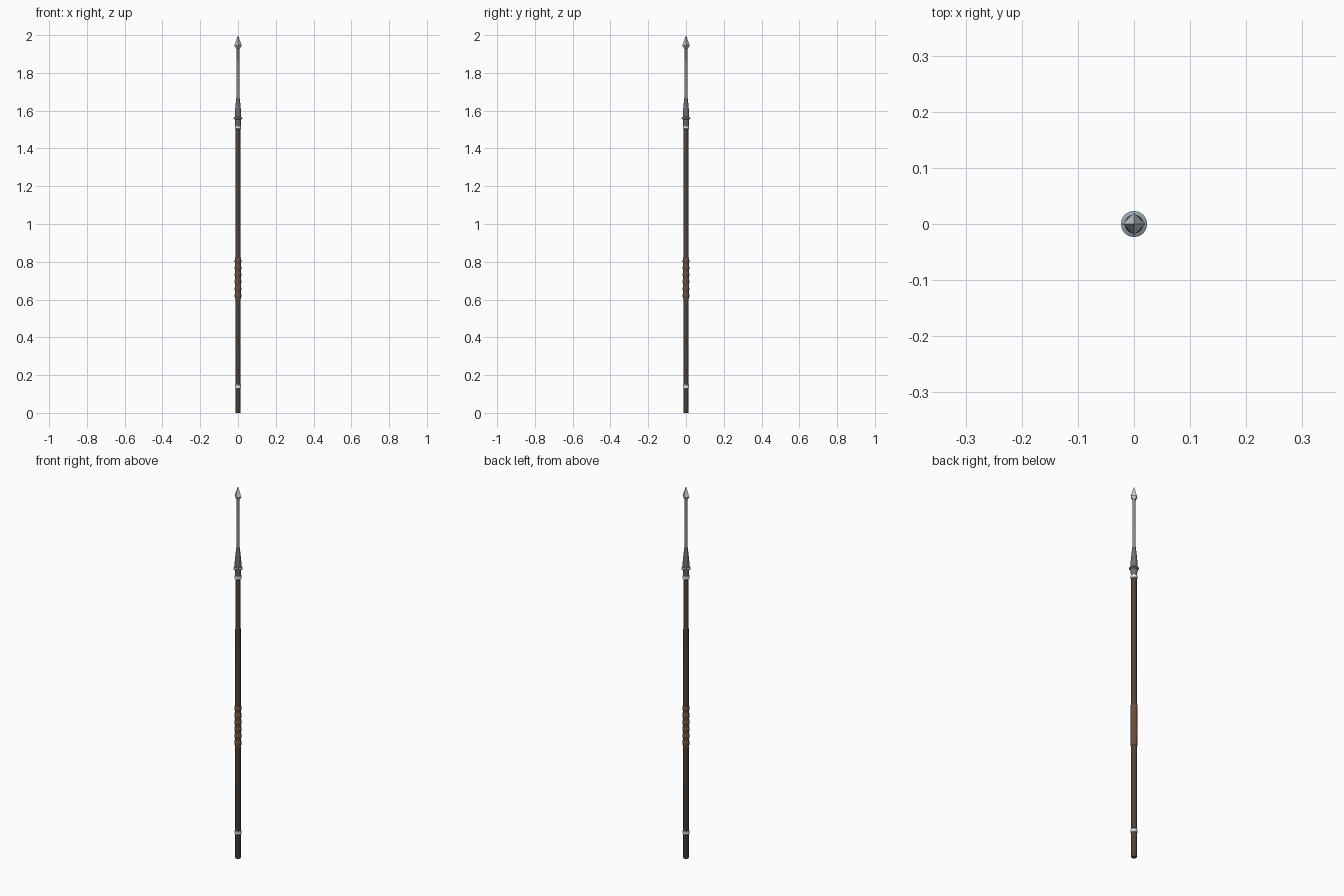
import bpy, bmesh, math

if "Cube" in bpy.data.objects:
    bpy.data.objects.remove(bpy.data.objects["Cube"])


def material(name, color):
    m = bpy.data.materials.new(name)
    m.diffuse_color = (*color, 1)
    m.use_nodes = True
    m.node_tree.nodes["Principled BSDF"].inputs["Base Color"].default_value = m.diffuse_color
    return m


WOOD = material("dark_wood", (0.085, 0.057, 0.040))
LEATHER = material("leather", (0.16, 0.075, 0.042))
IRON = material("iron", (0.15, 0.165, 0.18))
BLUED = material("blued_steel", (0.30, 0.39, 0.45))
SHANK = material("shank_steel", (0.27, 0.275, 0.285))
STEEL = material("bright_steel", (0.56, 0.59, 0.63))
SILVER = material("silver", (0.85, 0.87, 0.9))


def lathe(name, profile, sides, mat, smooth=True):
    """Closed solid of revolution from (radius, z) points, bottom to top."""
    bm = bmesh.new()
    rings = []
    for r, z in profile:
        if r == 0:
            rings.append([bm.verts.new((0, 0, z))])
        else:
            rings.append([bm.verts.new((r * math.cos(a), r * math.sin(a), z))
                          for a in (2 * math.pi * i / sides for i in range(sides))])
    for low, high in zip(rings, rings[1:]):
        for i in range(sides):
            j = (i + 1) % sides
            if len(high) == 1:
                bm.faces.new((low[i], low[j], high[0]))
            else:
                bm.faces.new((low[i], low[j], high[j], high[i]))
    bm.faces.new(rings[0][::-1])
    if len(rings[-1]) > 1:
        bm.faces.new(rings[-1])
    mesh = bpy.data.meshes.new(name)
    bm.to_mesh(mesh)
    bm.free()
    mesh.materials.append(mat)
    ob = bpy.data.objects.new(name, mesh)
    bpy.context.collection.objects.link(ob)
    if smooth:
        bpy.ops.object.select_all(action='DESELECT')
        ob.select_set(True)
        bpy.context.view_layer.objects.active = ob
        bpy.ops.object.shade_smooth_by_angle(angle=math.radians(35))
    return ob


# Wooden shaft with a slightly rounded butt
lathe("shaft", [(0.012, 0), (0.0145, 0.006), (0.0145, 0.8), (0.013, 1.53)], 16, WOOD)

# Leather grip: sleeve with evenly spaced raised wraps
lathe("grip_sleeve", [(0.0155, 0.602), (0.0155, 0.822)], 16, LEATHER)
for k in range(6):
    z = 0.62 + k * 0.037
    wrap = [(0.015 + 0.0025 * math.sin(math.pi * t / 6), z - 0.013 * math.cos(math.pi * t / 6))
            for t in range(7)]
    lathe(f"grip_wrap_{k + 1}", wrap, 16, LEATHER)

# Silver bands at the butt and under the socket
for name, z in (("butt_band", 0.14), ("neck_band", 1.512)):
    lathe(name, [(0.0140, z - 0.010), (0.0162, z - 0.007),
                 (0.0162, z + 0.007), (0.0140, z + 0.010)], 16, SILVER)

# Iron socket, its thin collar, and the long slender shank
lathe("socket", [(0.0145, 1.52), (0.0168, 1.56), (0.0168, 1.585),
                 (0.0125, 1.635), (0.0075, 1.68)], 16, IRON)
lathe("collar", [(0.016, 1.553), (0.0235, 1.557), (0.0235, 1.561), (0.016, 1.566)], 16, BLUED)
lathe("shank", [(0.0085, 1.64), (0.0068, 1.95)], 12, SHANK)

# Four-sided pyramid point
lathe("point", [(0.010, 1.930), (0.020, 1.945), (0, 2.0)], 4, STEEL, smooth=False)
